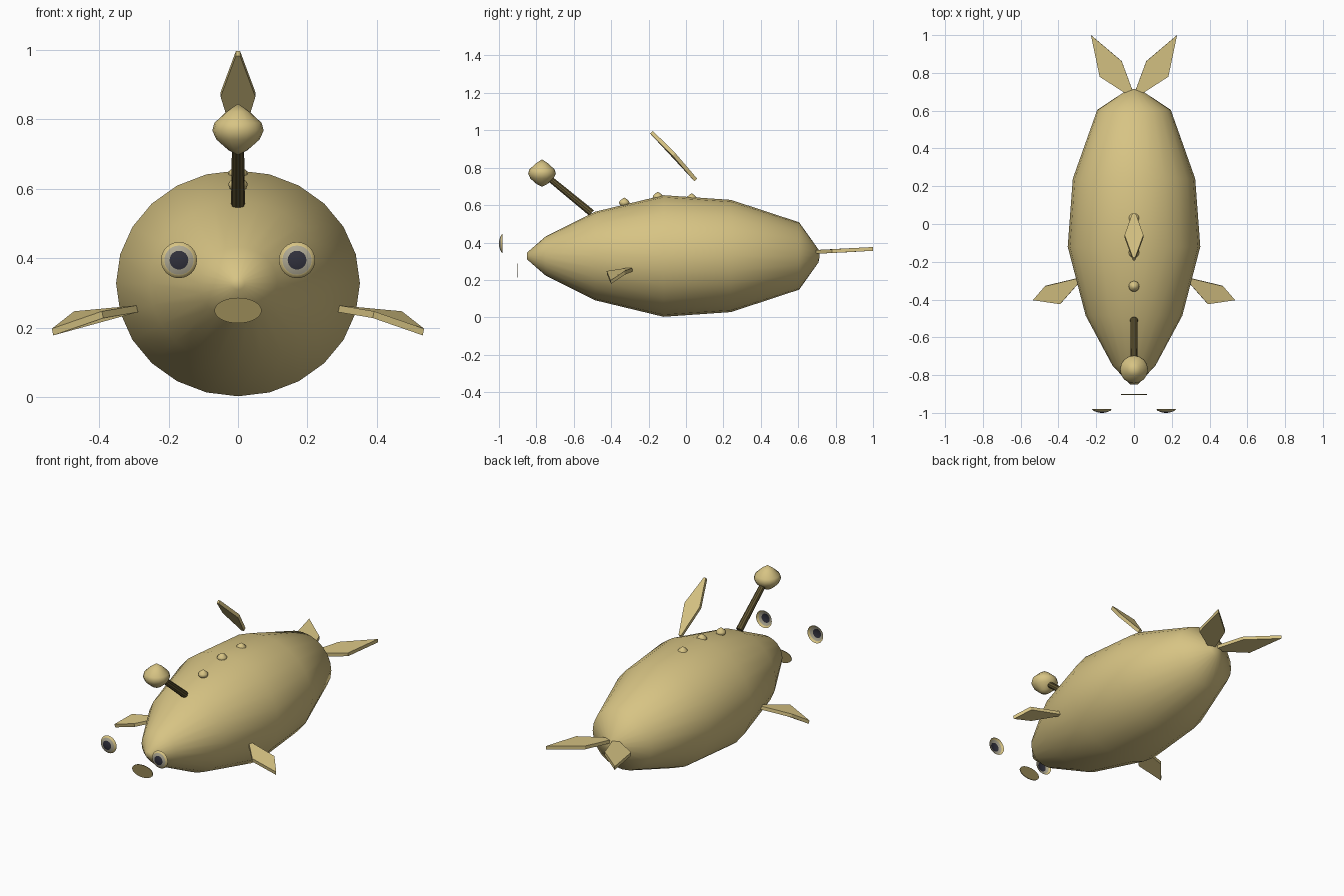
import bpy, bmesh, math
from mathutils import Vector, Matrix

if "Cube" in bpy.data.objects:
    bpy.data.objects.remove(bpy.data.objects["Cube"])


def material(name, rgb):
    m = bpy.data.materials.new(name)
    m.diffuse_color = (*rgb, 1)
    m.use_nodes = True
    m.node_tree.nodes["Principled BSDF"].inputs["Base Color"].default_value = m.diffuse_color
    return m


TAN = material("tan", (0.68, 0.55, 0.23))
OLIVE = material("olive_mouth", (0.30, 0.24, 0.09))
DARK = material("dark_stem", (0.13, 0.10, 0.035))
GREY = material("grey_eye_ring", (0.42, 0.39, 0.29))
PUPIL = material("dark_pupil", (0.03, 0.03, 0.045))


def finish(name, bm, mats, angle=None):
    me = bpy.data.meshes.new(name)
    bm.to_mesh(me)
    bm.free()
    ob = bpy.data.objects.new(name, me)
    bpy.context.collection.objects.link(ob)
    for m in mats:
        me.materials.append(m)
    if angle:
        bpy.ops.object.select_all(action='DESELECT')
        ob.select_set(True)
        bpy.context.view_layer.objects.active = ob
        bpy.ops.object.shade_smooth_by_angle(angle=math.radians(angle))
    return ob


def lathe(profile, segs, matrix, band_mats=None):
    """Spin (radius, height) points about z, then place with matrix."""
    bm = bmesh.new()
    rings = [[bm.verts.new((r * math.cos(2 * math.pi * i / segs),
                            r * math.sin(2 * math.pi * i / segs), h))
              for i in range(segs)] for r, h in profile]
    for k in range(len(rings) - 1):
        for i in range(segs):
            j = (i + 1) % segs
            f = bm.faces.new((rings[k][i], rings[k][j], rings[k + 1][j], rings[k + 1][i]))
            if band_mats:
                f.material_index = band_mats[k]
    bmesh.ops.remove_doubles(bm, verts=bm.verts, dist=1e-5)
    bm.transform(matrix)
    return bm


def fin(name, points):
    """Thin flat plate from an outline."""
    bm = bmesh.new()
    bm.faces.new([bm.verts.new(p) for p in points])
    ob = finish(name, bm, [TAN])
    s = ob.modifiers.new("thickness", 'SOLIDIFY')
    s.thickness = 0.02
    s.offset = 0
    return ob


# z axis of a lathe turned to point along +y / -y
to_back = Matrix.Rotation(math.radians(-90), 4, 'X')
to_front = Matrix.Rotation(math.radians(90), 4, 'X')

# Body: slightly wide spindle along y
body = [(0, -0.85), (0.018, -0.85), (0.105, -0.75), (0.237, -0.485), (0.325, -0.12),
        (0.3, 0.24), (0.18, 0.605), (0.035, 0.708), (0, 0.715)]
bm = lathe(body, 24, Matrix.Translation((0, 0, 0.328)) @ Matrix.Diagonal((1.08, 1, 1, 1)) @ to_back)
finish("body", bm, [TAN], 50)

# Lure bulb and the three back bumps share one profile
bulb = [(0, -0.072), (0.028, -0.058), (0.062, -0.028), (0.074, -0.002),
        (0.068, 0.02), (0.034, 0.052), (0, 0.075)]
for name, y, z, s in (("lure_bulb", -0.77, 0.77, 1), ("back_bump_1", -0.33, 0.612, 0.38),
                      ("back_bump_2", -0.15, 0.643, 0.38), ("back_bump_3", 0.03, 0.635, 0.38)):
    bm = lathe(bulb, 16, Matrix.Translation((0, y, z)) @ Matrix.Scale(s, 4))
    finish(name, bm, [TAN], 60)

# Lure stem
a, b = Vector((0, -0.505, 0.558)), Vector((0, -0.745, 0.755))
turn = (b - a).to_track_quat('Z', 'Y').to_matrix().to_4x4()
n = (b - a).length
bm = lathe([(0, 0), (0.02, 0), (0.017, n), (0, n)], 10, Matrix.Translation(a) @ turn)
finish("lure_stem", bm, [DARK], 30)

# Eyes: shallow open domes with a ring and a pupil
eye = [(0.052, 0), (0.046, 0.008), (0.042, 0.010), (0.027, 0.016), (0.014, 0.019), (0, 0.02)]
for side, sx in (("left", -1), ("right", 1)):
    bm = lathe(eye, 24, Matrix.Translation((sx * 0.17, -0.98, 0.395)) @ to_front, [0, 0, 1, 2, 2])
    finish("eye_" + side, bm, [TAN, GREY, PUPIL], 60)

# Mouth: thin oval plate
bm = lathe([(0, 0), (0.068, 0), (0.068, 0.004), (0, 0.004)], 32,
           Matrix.Translation((0, -0.9, 0.25)) @ Matrix.Diagonal((1, 1, 0.54, 1)) @ to_front)
finish("mouth", bm, [OLIVE], 30)

# Paired fins
for side, s in (("left", -1), ("right", 1)):
    fin("side_fin_" + side, [(s * 0.29, -0.285, 0.255), (s * 0.47, -0.328, 0.238),
                             (s * 0.534, -0.402, 0.188), (s * 0.39, -0.423, 0.238),
                             (s * 0.29, -0.31, 0.255)])
    fin("tail_fin_" + side, [(s * 0.005, 0.70, 0.35), (s * 0.065, 0.862, 0.358),
                             (s * 0.228, 1.0, 0.366), (s * 0.182, 0.78, 0.354),
                             (s * 0.05, 0.695, 0.35)])

# Floating fin above the back
fin("back_fin", [(-0.008, 0.052, 0.735), (0.008, 0.052, 0.735), (0.05, -0.065, 0.872),
                 (0.006, -0.185, 0.99), (-0.006, -0.185, 0.99), (-0.05, -0.065, 0.872)])
